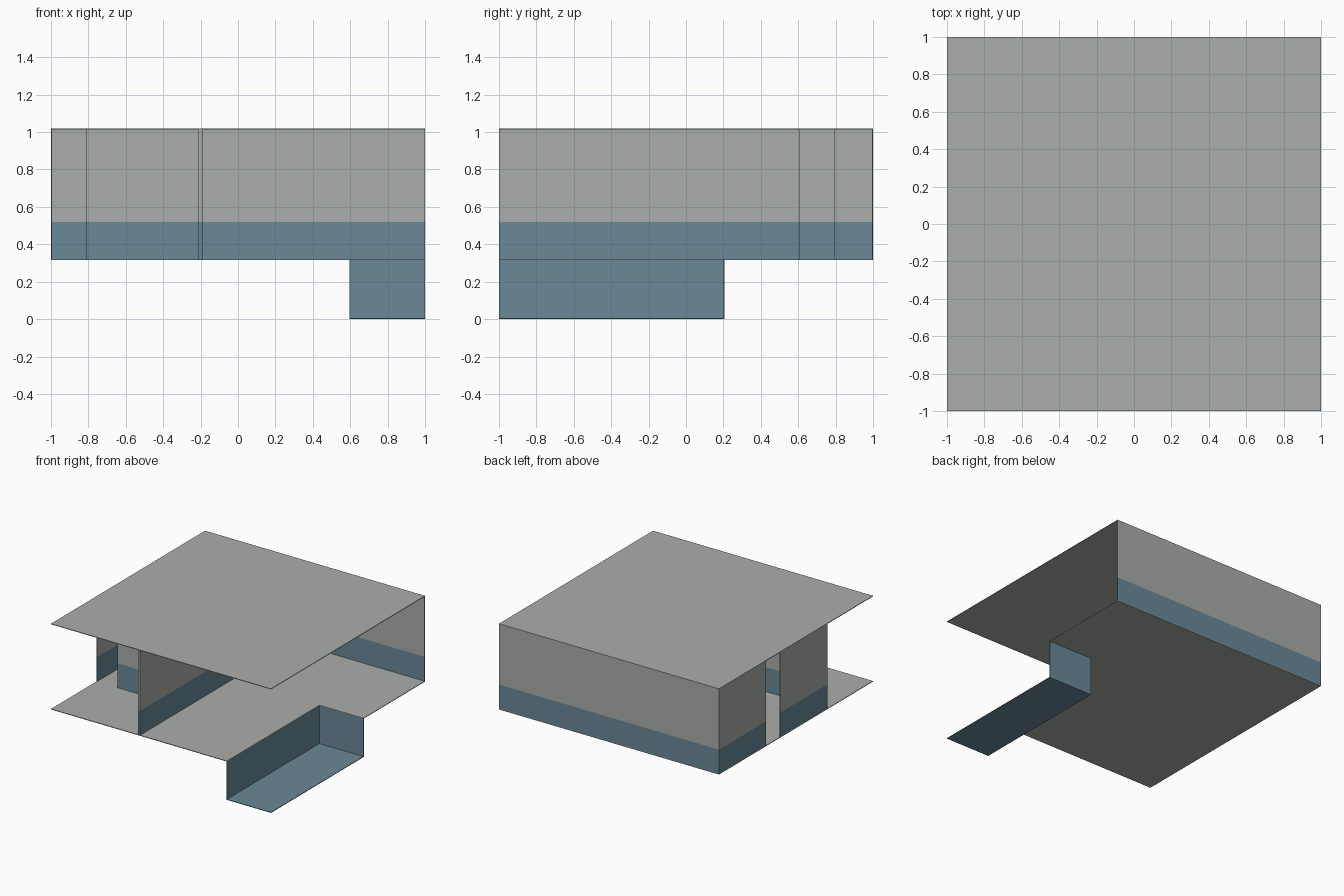
import bpy
import bmesh
from mathutils import Vector

cube = bpy.data.objects.get("Cube")
if cube:
    bpy.data.objects.remove(cube, do_unlink=True)

SLAB = 0.005      # slab and shell thickness
HALF = 0.01       # half thickness of the partitions
FLOOR, BAND, TOP = 0.32, 0.52, 1.02


def make_material(name, color):
    mat = bpy.data.materials.new(name)
    mat.use_nodes = True
    mat.diffuse_color = color
    mat.node_tree.nodes["Principled BSDF"].inputs["Base Color"].default_value = color
    return mat


grey = make_material("plaster_grey", (0.40, 0.42, 0.395, 1))
blue = make_material("pool_blue", (0.145, 0.25, 0.31, 1))


def finish(name, bm, mats):
    bmesh.ops.recalc_face_normals(bm, faces=bm.faces)
    mesh = bpy.data.meshes.new(name)
    bm.to_mesh(mesh)
    bm.free()
    for mat in mats:
        mesh.materials.append(mat)
    obj = bpy.data.objects.new(name, mesh)
    bpy.context.collection.objects.link(obj)
    return obj


def box_mesh(x, y, z):
    bm = bmesh.new()
    bmesh.ops.create_cube(bm, size=1)
    for v in bm.verts:
        v.co = Vector([r[0] if c < 0 else r[1] for c, r in zip(v.co, (x, y, z))])
    return bm


def box(name, x, y, z, mat):
    return finish(name, box_mesh(x, y, z), [mat])


def wall(name, x, y):
    """Full-height wall with a blue band along its foot."""
    bm = box_mesh(x, y, (FLOOR, TOP - SLAB))
    bmesh.ops.bisect_plane(bm, geom=bm.verts[:] + bm.edges[:] + bm.faces[:],
                           plane_co=(0, 0, BAND), plane_no=(0, 0, 1))
    for f in bm.faces:
        f.material_index = int(f.calc_center_median().z < BAND)
    return finish(name, bm, [grey, blue])


# Floor slab, notched at the pool corner
bm = bmesh.new()
outline = [(-1, -1), (0.6, -1), (0.6, 0.2), (1, 0.2), (1, 1), (-1, 1)]
face = bm.faces.new([bm.verts.new((x, y, FLOOR - SLAB)) for x, y in outline])
ext = bmesh.ops.extrude_face_region(bm, geom=[face])
bmesh.ops.translate(bm, vec=(0, 0, SLAB),
                    verts=[g for g in ext["geom"] if isinstance(g, bmesh.types.BMVert)])
finish("floor", bm, [grey])

# Ceiling slab
box("ceiling", (-1, 1), (-1, 1), (TOP - SLAB, TOP), grey)

# Sunken pool: bottom and two sides
box("pool_bottom", (0.6 - SLAB, 1), (-1, 0.2 + SLAB), (0, SLAB), blue)
box("pool_side_wall", (0.6 - SLAB, 0.6), (-1, 0.2 + SLAB), (SLAB, FLOOR - SLAB), blue)
box("pool_back_wall", (0.6, 1), (0.2, 0.2 + SLAB), (SLAB, FLOOR - SLAB), blue)

# Back wall, on either side of the partition
wall("back_wall_left", (-0.2 + HALF, 1), (1 - SLAB, 1))
wall("back_wall_right", (-1, -0.2 - HALF), (1 - SLAB, 1))

# Side wall with a door gap
side = (-1, -1 + SLAB)
wall("side_wall_front", side, (-0.4 - HALF, 0.2 + HALF))
wall("side_wall_back", side, (0.4 - HALF, 1 - SLAB))

# Partition across the depth, with a door gap
part = (-0.2 - HALF, -0.2 + HALF)
wall("partition_front", part, (-1, 0.6 + HALF))
wall("partition_back", part, (0.8 - HALF, 1))

# Front wall of the enclosed room, leaving a doorway at its outer end
wall("room_front_wall", (-0.8 - HALF, -0.2 - HALF), (-0.4 - HALF, -0.4 + HALF))
